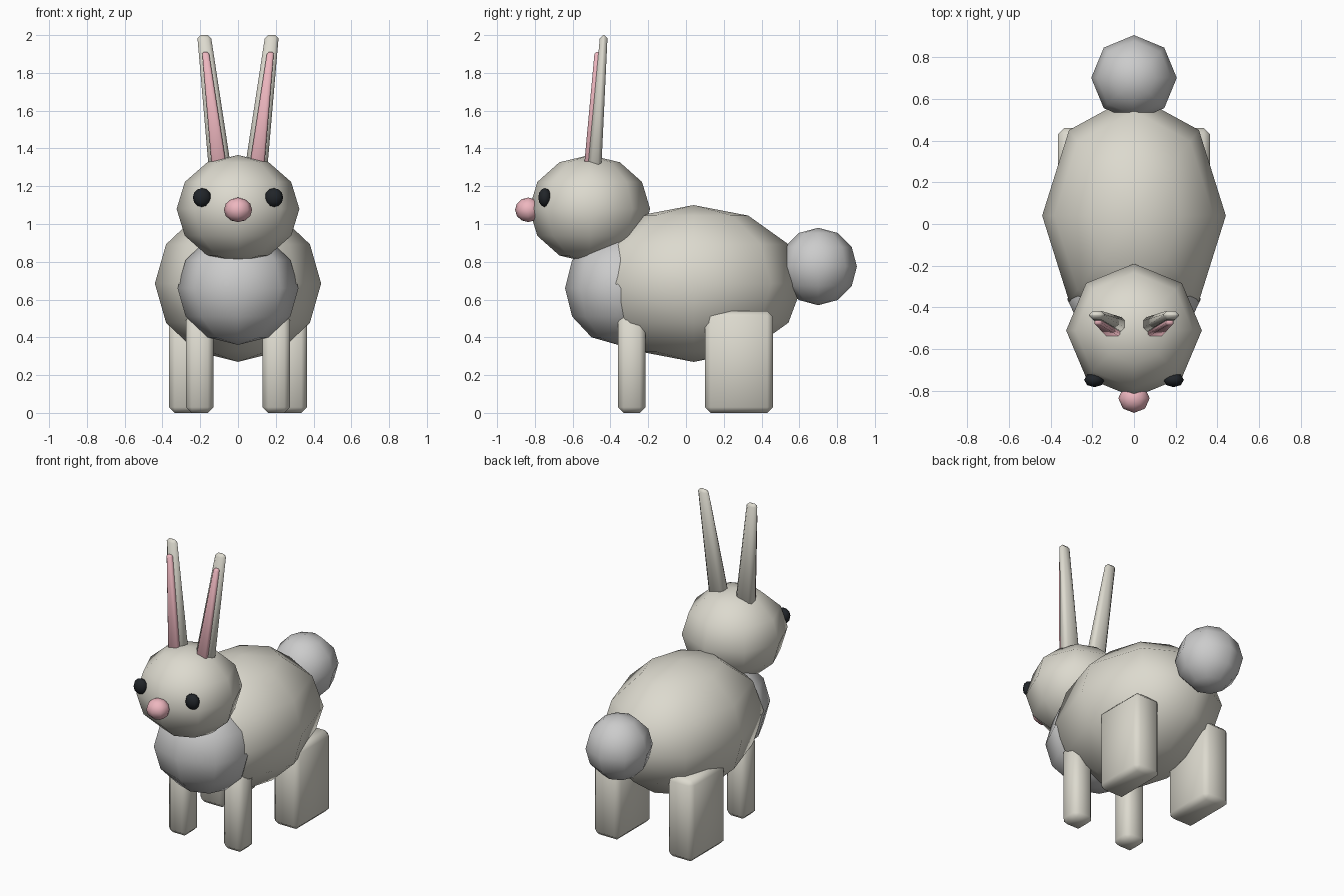
import bpy, bmesh, math
from mathutils import Vector

if "Cube" in bpy.data.objects:
    bpy.data.objects.remove(bpy.data.objects["Cube"])


def material(name, color):
    m = bpy.data.materials.new(name)
    m.diffuse_color = (*color, 1)
    m.use_nodes = True
    m.node_tree.nodes["Principled BSDF"].inputs["Base Color"].default_value = m.diffuse_color
    return m


FUR = material("fur", (0.72, 0.70, 0.62))
PINK = material("pink", (0.85, 0.47, 0.52))
BLACK = material("black", (0.015, 0.018, 0.022))


def finish(bm, name, mat, angle):
    bmesh.ops.recalc_face_normals(bm, faces=bm.faces)
    me = bpy.data.meshes.new(name)
    bm.to_mesh(me)
    bm.free()
    if mat:
        me.materials.append(mat)
    ob = bpy.data.objects.new(name, me)
    bpy.context.collection.objects.link(ob)
    bpy.ops.object.select_all(action='DESELECT')
    ob.select_set(True)
    bpy.context.view_layer.objects.active = ob
    bpy.ops.object.shade_smooth_by_angle(angle=math.radians(angle))
    return ob


def ball(name, center, radii, mat=None):
    """Low-poly ellipsoid, 8 segments by 6 rings."""
    bm = bmesh.new()
    bmesh.ops.create_uvsphere(bm, u_segments=8, v_segments=6, radius=1)
    bmesh.ops.scale(bm, vec=Vector(radii), verts=bm.verts)
    bmesh.ops.translate(bm, vec=Vector(center), verts=bm.verts)
    return finish(bm, name, mat, 80)


def block(name, low, low_half, high, high_half, bevel, mat):
    """Bevelled block between two rectangles, given centre and half sizes."""
    bm = bmesh.new()
    bmesh.ops.create_cube(bm, size=2)
    for v in bm.verts:
        c, h = (high, high_half) if v.co.z > 0 else (low, low_half)
        v.co = (c[0] + v.co.x * h[0], c[1] + v.co.y * h[1], c[2])
    bmesh.ops.bevel(bm, geom=bm.edges[:], offset=bevel, segments=1,
                    affect='EDGES', clamp_overlap=True)
    return finish(bm, name, mat, 60)


# Torso, head, chest and tail
ball("body", (0, 0.04, 0.685), (0.44, 0.58, 0.415), FUR)
ball("head", (0, -0.51, 1.08), (0.325, 0.32, 0.285), FUR)
ball("chest", (0, -0.36, 0.66), (0.32, 0.28, 0.30))
ball("tail", (0, 0.70, 0.775), (0.205, 0.205, 0.205))
ball("nose", (0, -0.835, 1.075), (0.075, 0.07, 0.065), PINK)

# Paired parts
for side, s in (("left", -1), ("right", 1)):
    ball(f"{side}_eye", (s * 0.19, -0.747, 1.14), (0.049, 0.035, 0.05), BLACK)
    block(f"{side}_front_leg", (s * 0.2025, -0.2875, 0), (0.0725, 0.0725),
          (s * 0.2025, -0.2875, 0.52), (0.0725, 0.0725), 0.03, FUR)
    block(f"{side}_back_leg", (s * 0.27, 0.28, 0), (0.095, 0.18),
          (s * 0.27, 0.28, 0.54), (0.095, 0.18), 0.03, FUR)
    block(f"{side}_ear", (s * 0.094, -0.485, 1.28), (0.06, 0.036),
          (s * 0.18, -0.435, 2.0), (0.036, 0.02), 0.017, FUR)
    block(f"{side}_inner_ear", (s * 0.097, -0.522, 1.28), (0.04, 0.02),
          (s * 0.172, -0.468, 1.91), (0.018, 0.016), 0.008, PINK)
